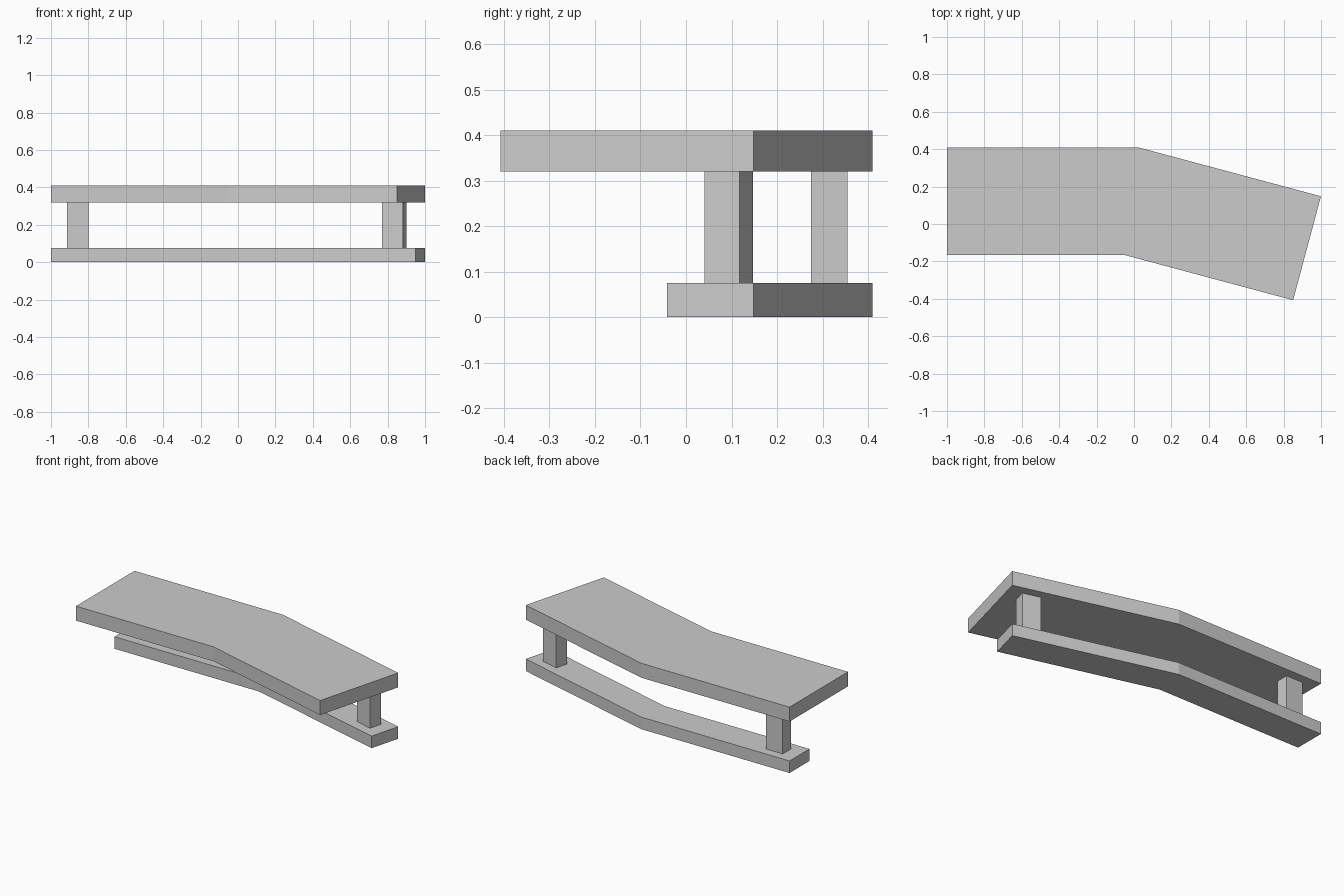
import bpy, bmesh
from math import radians, sin, cos, tan
from mathutils import Matrix

if "Cube" in bpy.data.objects:
    bpy.data.objects.remove(bpy.data.objects["Cube"])

BEND = radians(15)
BACK, KINK, LENGTH = 0.41, 0.022, 1.012   # back edge, bend position, angled run

grey = bpy.data.materials.new("light_grey")
grey.use_nodes = True
grey.diffuse_color = (0.6, 0.6, 0.6, 1)
grey.node_tree.nodes["Principled BSDF"].inputs["Base Color"].default_value = (0.6, 0.6, 0.6, 1)


def finish(name, bm):
    bmesh.ops.recalc_face_normals(bm, faces=bm.faces)
    mesh = bpy.data.meshes.new(name)
    bm.to_mesh(mesh)
    bm.free()
    mesh.materials.append(grey)
    obj = bpy.data.objects.new(name, mesh)
    bpy.context.collection.objects.link(obj)


def edge(offset):
    """Bent line running parallel to the back edge, offset towards the front."""
    kx, ky = KINK - offset * tan(BEND / 2), BACK - offset
    ex = KINK + LENGTH * cos(BEND) - offset * sin(BEND)
    ey = BACK - LENGTH * sin(BEND) - offset * cos(BEND)
    return [(-1, ky), (kx, ky), (ex, ey)]


def bent_plank(name, width, z0, z1):
    bm = bmesh.new()
    outline = edge(0) + edge(width)[::-1]
    face = bm.faces.new([bm.verts.new((x, y, z0)) for x, y in outline])
    top = bmesh.ops.extrude_face_region(bm, geom=[face])["geom"]
    bmesh.ops.translate(bm, vec=(0, 0, z1 - z0),
                        verts=[v for v in top if isinstance(v, bmesh.types.BMVert)])
    finish(name, bm)


def post(name, x, y, angle):
    bm = bmesh.new()
    bmesh.ops.create_cube(bm, size=1, matrix=Matrix.Translation((x, y, 0.1975))
                          @ Matrix.Rotation(angle, 4, "Z")
                          @ Matrix.Diagonal((0.115, 0.08, 0.245, 1)))
    finish(name, bm)


# Wide seat above a narrow base, sharing the back edge
bent_plank("seat", 0.575, 0.32, 0.41)
bent_plank("base_rail", 0.196, 0, 0.075)

# Supports, one on each wing
post("right_support", -0.857, 0.315, 0)
post("left_support", 0.836, 0.094, -BEND)
